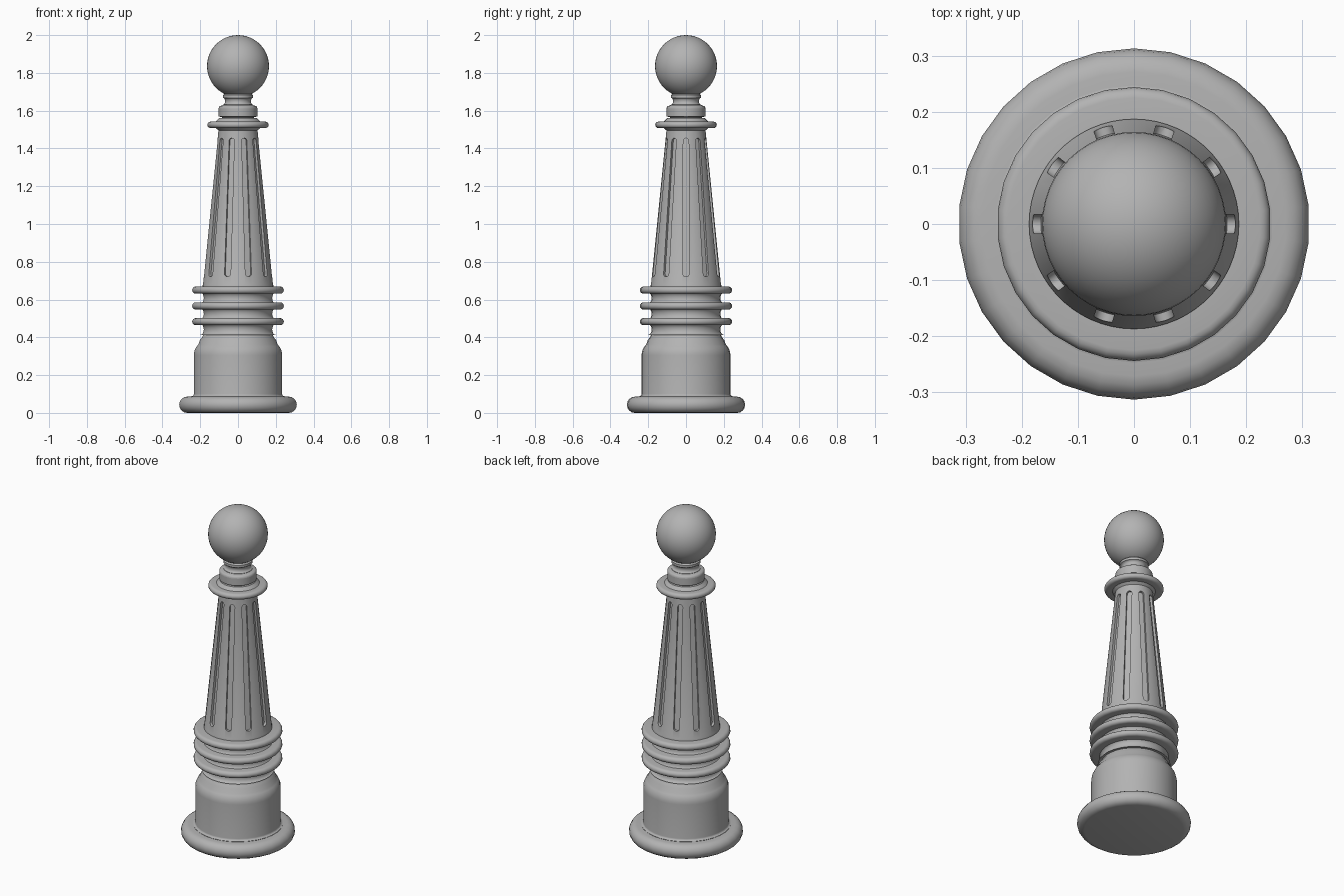
import bpy, bmesh, math
from mathutils import Matrix, Vector

cube = bpy.data.objects.get("Cube")
if cube:
    bpy.data.objects.remove(cube, do_unlink=True)

grey = bpy.data.materials.new("cast_iron_grey")
grey.use_nodes = True
grey.diffuse_color = (0.45, 0.45, 0.45, 1)
grey.node_tree.nodes["Principled BSDF"].inputs["Base Color"].default_value = grey.diffuse_color


def add_object(name, bm):
    bmesh.ops.recalc_face_normals(bm, faces=bm.faces)
    mesh = bpy.data.meshes.new(name)
    bm.to_mesh(mesh)
    bm.free()
    mesh.materials.append(grey)
    obj = bpy.data.objects.new(name, mesh)
    bpy.context.collection.objects.link(obj)
    return obj


def smooth(obj, angle=40):
    bpy.ops.object.select_all(action="DESELECT")
    obj.select_set(True)
    bpy.context.view_layer.objects.active = obj
    bpy.ops.object.shade_smooth_by_angle(angle=math.radians(angle))


def lathe(name, profile, sides=30):
    """Closed solid turned around z from (radius, height) points, bottom to top."""
    bm = bmesh.new()
    rings = []
    for r, z in profile:
        rings.append([bm.verts.new((r * math.sin(math.tau * i / sides),
                                    r * math.cos(math.tau * i / sides), z))
                      for i in range(sides)])
    for low, high in zip(rings, rings[1:]):
        for i in range(sides):
            j = (i + 1) % sides
            bm.faces.new((low[i], low[j], high[j], high[i]))
    bm.faces.new(rings[0])
    bm.faces.new(rings[-1])
    return add_object(name, bm)


def arc(r, z, rad_r, rad_z, start, end, steps=8):
    """Elliptical arc of profile points, angles in degrees."""
    angles = [math.radians(start + (end - start) * i / steps) for i in range(steps + 1)]
    return [(r + rad_r * math.cos(a), z + rad_z * math.sin(a)) for a in angles]


# Rounded foot
smooth(lathe("foot", arc(0.271, 0.043, 0.042, 0.043, -90, 90) + [(0.2, 0.086)]))

# Drum with a fillet at the foot and a curved shoulder
drum = [(0.245, 0.08)] + arc(0.247, 0.1, 0.012, 0.012, 270, 180, 4)
drum += arc(0.155, 0.305, 0.08, 0.08, 0, 45, 5)
drum += arc(0.262, 0.45, 0.085, 0.09, 225, 180, 5)
smooth(lathe("drum", drum))

# Three rounded rings joined by a waist with hollow transitions
ring_heights = (0.483, 0.566, 0.65)
for z in ring_heights:
    smooth(lathe("ring", [(0.16, z - 0.019)] + arc(0.225, z, 0.019, 0.019, -90, 90) + [(0.16, z + 0.019)]))
waist = []
for z in (0.4415, 0.5245, 0.608):
    waist += arc(0.2, z, 0.018, 0.028, 270, 90, 8)
smooth(lathe("waist", waist))

# Tapered shaft with a low plinth
FOOT_R, FOOT_Z, TOP_R, TOP_Z = 0.185, 0.68, 0.103, 1.5
lathe_shaft = [(0.187, 0.64), (0.187, 0.675), (FOOT_R, FOOT_Z), (TOP_R, TOP_Z), (TOP_R, 1.515)]
shaft = lathe("shaft", lathe_shaft, 60)

# Round-ended flutes cut into the shaft
taper = (FOOT_R - TOP_R) / (TOP_Z - FOOT_Z)
low_z, high_z, depth = 0.738, 1.44, 0.015
bm = bmesh.new()
for n in range(10):
    turn = Matrix.Rotation(math.tau * n / 10, 3, "Z")
    outline = ([(0.017 * y, low_z + 0.017 * z) for y, z in arc(0, 0, 1, 1, 180, 360)]
               + [(0.0145 * y, high_z + 0.0145 * z) for y, z in arc(0, 0, 1, 1, 0, 180)])
    walls = []
    for offset in (-depth, 0.04):
        walls.append([bm.verts.new(turn @ Vector((FOOT_R - taper * (z - FOOT_Z) + offset, y, z)))
                      for y, z in outline])
    inner, outer = walls
    bm.faces.new(inner)
    bm.faces.new(outer)
    for i in range(len(inner)):
        j = (i + 1) % len(inner)
        bm.faces.new((inner[i], inner[j], outer[j], outer[i]))
cutter = add_object("flute_cutter", bm)
cut = shaft.modifiers.new("flutes", "BOOLEAN")
cut.operation = "DIFFERENCE"
cut.solver = "EXACT"
cut.object = cutter
bpy.context.view_layer.objects.active = shaft
bpy.ops.object.modifier_apply(modifier=cut.name)
bpy.data.objects.remove(cutter, do_unlink=True)
smooth(shaft, 30)

# Collar above the shaft
smooth(lathe("collar", [(0.103, 1.495), (0.118, 1.508)]
             + arc(0.146, 1.525, 0.017, 0.017, -90, 90) + [(0.118, 1.542), (0.1, 1.56)]))

# Turned neck with a band, a hollow and a thin lip
neck = [(0.085, 1.54), (0.085, 1.565), (0.103, 1.57), (0.103, 1.612)]
neck += arc(0.091, 1.612, 0.012, 0.014, 0, 90, 4)
neck += [(0.08, 1.63)] + arc(0.08, 1.65, 0.012, 0.018, 270, 90, 6)
neck += [(0.08, 1.682), (0.07, 1.69), (0.06, 1.71)]
smooth(lathe("neck", neck))

# Ball finial
bm = bmesh.new()
bmesh.ops.create_uvsphere(bm, u_segments=48, v_segments=24, radius=0.164,
                          matrix=Matrix.Translation((0, 0, 1.836)))
smooth(add_object("ball", bm))
